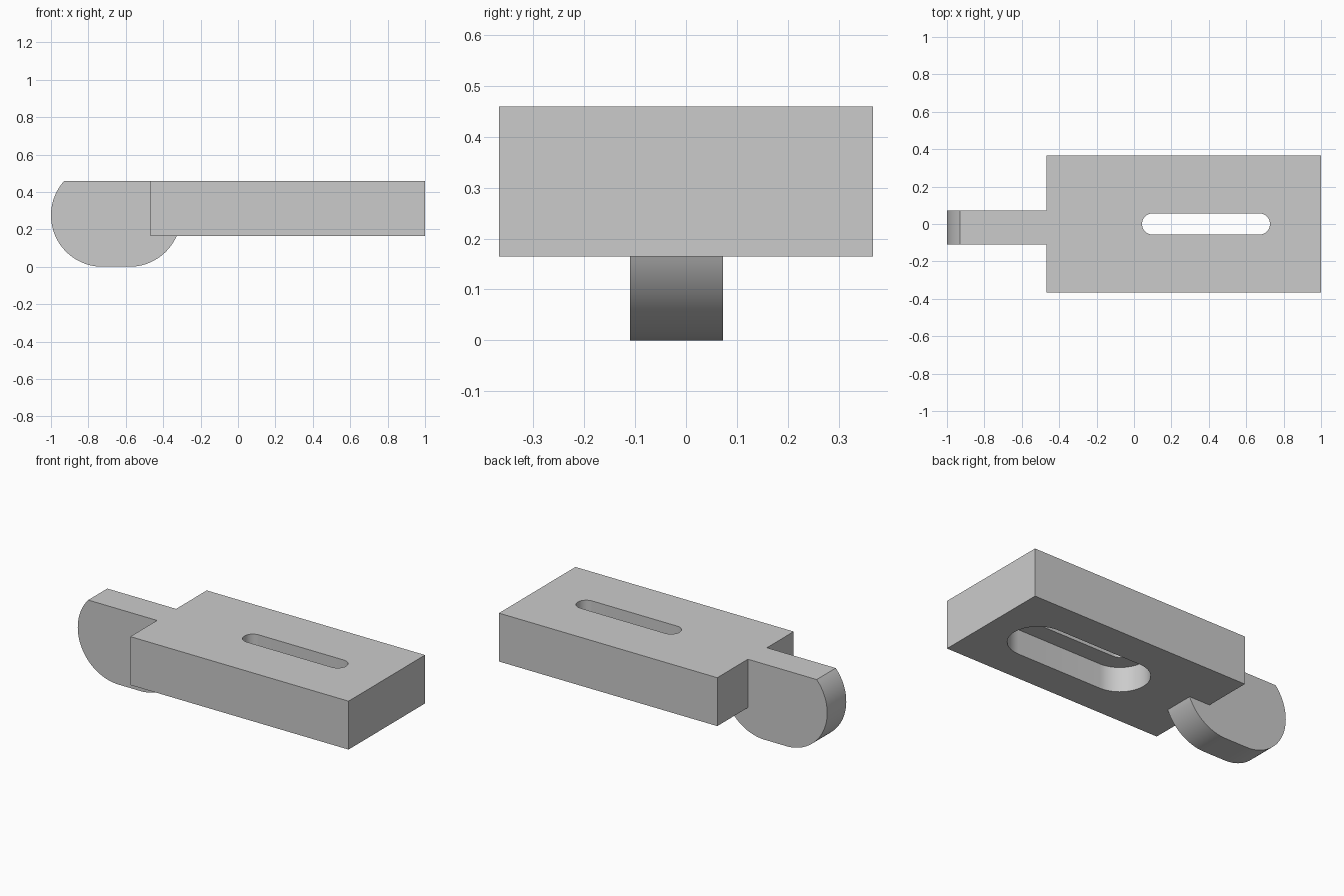
import bpy
import bmesh
from math import cos, sin, pi, radians, sqrt, asin
from mathutils import Matrix

default = bpy.data.objects.get("Cube")
if default:
    bpy.data.objects.remove(default, do_unlink=True)

grey = bpy.data.materials.new("plain_grey")
grey.use_nodes = True
tone = (0.6, 0.6, 0.6, 1)
grey.diffuse_color = tone
grey.node_tree.nodes["Principled BSDF"].inputs["Base Color"].default_value = tone


def arc(cx, cy, r, start, end, steps=32):
    return [(cx + r * cos(start + (end - start) * i / steps),
             cy + r * sin(start + (end - start) * i / steps))
            for i in range(steps + 1)]


def prism(name, profile, low, high, along_y=False):
    """Extrude a closed profile along z, or along y for an x-z profile."""
    bm = bmesh.new()
    base = bm.faces.new([bm.verts.new((a, b, low)) for a, b in profile])
    ext = bmesh.ops.extrude_face_region(bm, geom=[base])
    tops = [v for v in ext["geom"] if isinstance(v, bmesh.types.BMVert)]
    bmesh.ops.translate(bm, vec=(0, 0, high - low), verts=tops)
    if along_y:
        bm.transform(Matrix(((1, 0, 0, 0), (0, 0, 1, 0), (0, 1, 0, 0), (0, 0, 0, 1))))
    bmesh.ops.recalc_face_normals(bm, faces=bm.faces)
    mesh = bpy.data.meshes.new(name)
    bm.to_mesh(mesh)
    bm.free()
    mesh.materials.append(grey)
    obj = bpy.data.objects.new(name, mesh)
    bpy.context.collection.objects.link(obj)
    return obj


def combine(target, tool, operation):
    """Apply a boolean and remove the tool object."""
    mod = target.modifiers.new(operation.lower(), "BOOLEAN")
    mod.operation, mod.object, mod.solver = operation, tool, "EXACT"
    bpy.context.view_layer.objects.active = target
    bpy.ops.object.modifier_apply(modifier=mod.name)
    bpy.data.objects.remove(tool, do_unlink=True)


def slot(name, r, low, high):
    cx, half = 0.385, 0.285
    outline = arc(cx + half, 0, r, -pi / 2, pi / 2) + arc(cx - half, 0, r, pi / 2, 3 * pi / 2)
    return prism(name, outline, low, high)


# Main plate
under, top, back_end = 0.165, 0.459, -0.467
plate = prism("bracket", [(back_end, -0.367), (1, -0.367), (1, 0.367), (back_end, 0.367)],
              under, top)

# Rounded hinge lug, running into the plate
r = 0.275
rise = asin((top - r) / r)
dip = asin((under - r) / r)
lug_profile = (arc(-0.725, r, r, pi - rise, 3 * pi / 2, 40)
               + arc(-0.58, r, r, -pi / 2, dip)
               + [(-0.33, 0.3), (-0.33, top)])
lug = prism("hinge_lug", lug_profile, -0.11, 0.073, along_y=True)
combine(plate, lug, "UNION")

# Pin hole, through slot and wider recess below
pin = prism("pin_cutter", arc(-0.8, 0.24, 0.07, 0, 2 * pi, 48)[:-1], -0.3, 0.3, along_y=True)
combine(plate, pin, "DIFFERENCE")
combine(plate, slot("slot_cutter", 0.057, 0, 0.6), "DIFFERENCE")
combine(plate, slot("recess_cutter", 0.166, 0, under + 0.15), "DIFFERENCE")

# Smooth curved walls, sharp corners
plate.select_set(True)
bpy.context.view_layer.objects.active = plate
bpy.ops.object.shade_smooth_by_angle(angle=radians(30))
